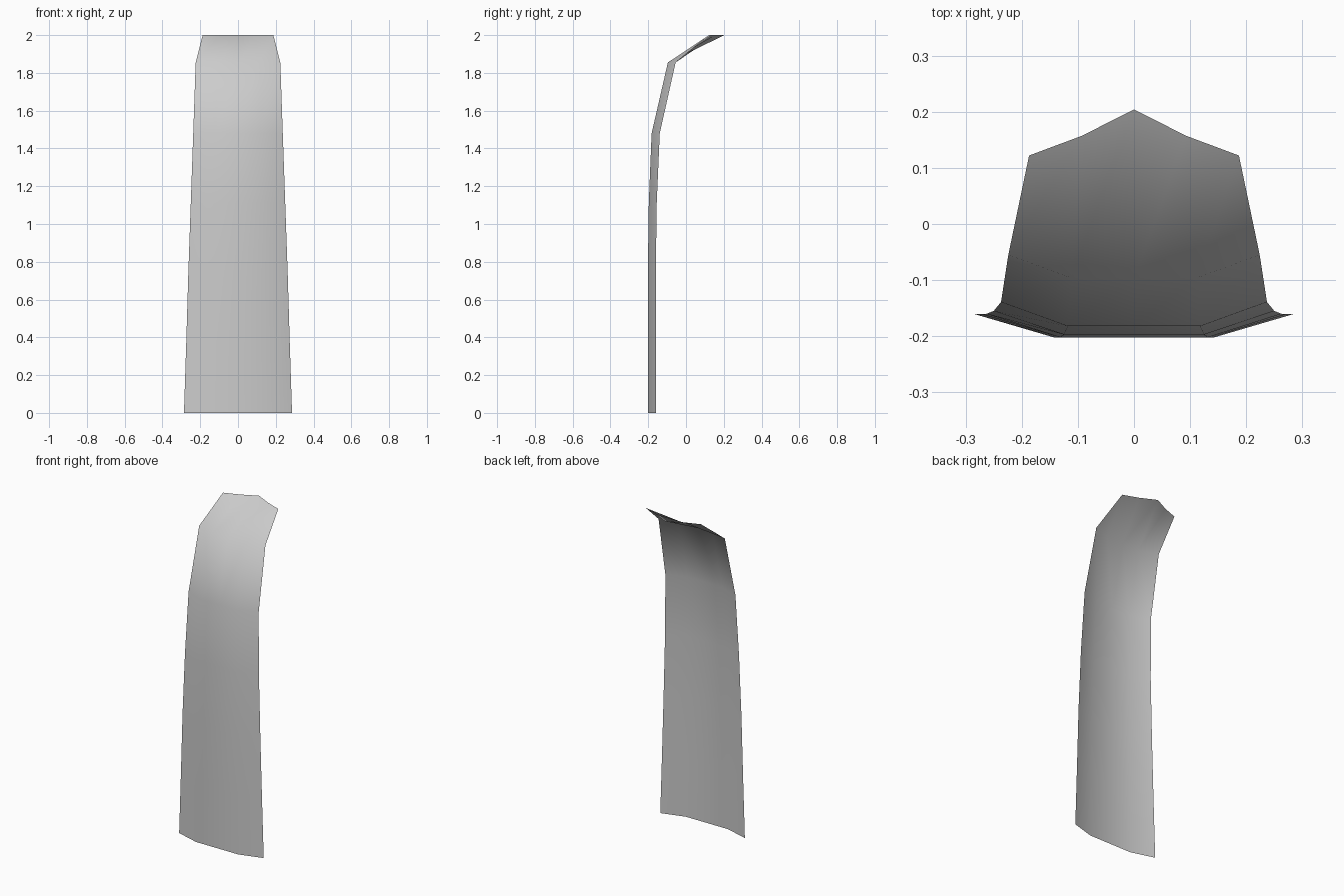
import bpy, bmesh

if "Cube" in bpy.data.objects:
    bpy.data.objects.remove(bpy.data.objects["Cube"])

# Rows of the tapering panel: height, half width, y of edge, y of quarter line, y of centre
rows = [
    (0.00, 0.286, -0.160, -0.202, -0.202),
    (0.37, 0.274, -0.160, -0.202, -0.202),
    (0.74, 0.263, -0.160, -0.202, -0.202),
    (1.11, 0.250, -0.155, -0.197, -0.197),
    (1.48, 0.237, -0.139, -0.182, -0.182),
    (1.855, 0.224, -0.055, -0.096, -0.096),
    (2.00, 0.187, 0.122, 0.157, 0.204),
]

# Single curved sheet, bending backwards at the top
bm = bmesh.new()
grid = []
for z, w, edge, quarter, centre in rows:
    section = [(-w, edge), (-w / 2, quarter), (0, centre), (w / 2, quarter), (w, edge)]
    grid.append([bm.verts.new((x, y, z)) for x, y in section])
for low, high in zip(grid, grid[1:]):
    for i in range(4):
        bm.faces.new((low[i], low[i + 1], high[i + 1], high[i]))

mesh = bpy.data.meshes.new("curved_panel")
bm.to_mesh(mesh)
bm.free()
for face in mesh.polygons:
    face.use_smooth = True
panel = bpy.data.objects.new("curved_panel", mesh)
bpy.context.collection.objects.link(panel)
